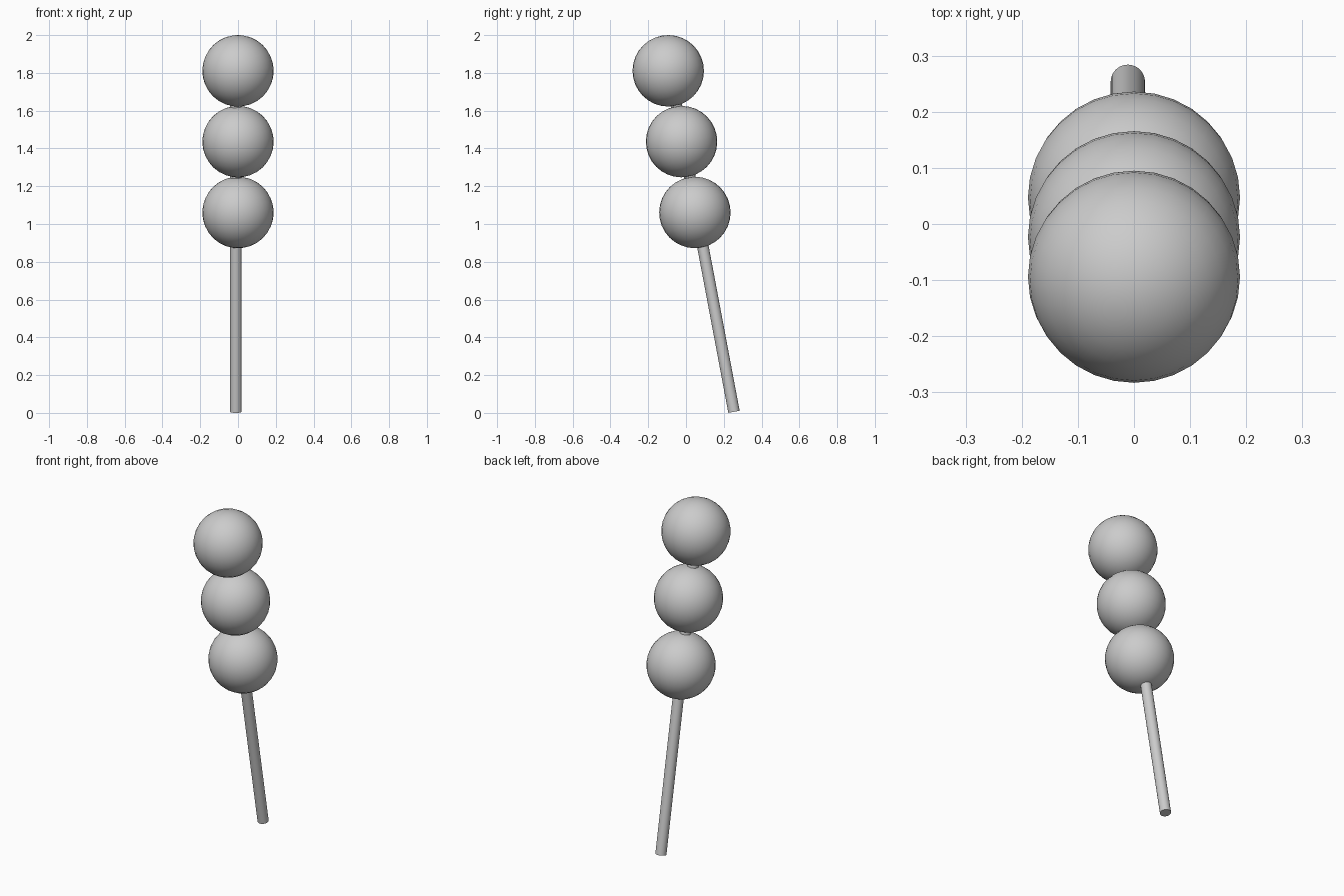
import bpy
from mathutils import Vector

if "Cube" in bpy.data.objects:
    bpy.data.objects.remove(bpy.data.objects["Cube"])

LEAN = Vector((0, -0.0705, 0.375)).normalized()
ROT = LEAN.to_track_quat('Z', 'Y').to_euler()

# Three dumplings threaded along the leaning axis
for i, name in enumerate(("bottom_dumpling", "middle_dumpling", "top_dumpling")):
    bpy.ops.mesh.primitive_uv_sphere_add(
        segments=32, ring_count=16, radius=0.189,
        location=(0, 0.047 - 0.0705 * i, 1.061 + 0.375 * i), rotation=ROT)
    bpy.context.object.name = name
    bpy.ops.object.shade_smooth()

# Slightly off-centre skewer, ending inside the top dumpling
base = Vector((-0.011, 0.254, 0.0056))
length = 1.84
bpy.ops.mesh.primitive_cylinder_add(
    vertices=32, radius=0.0305, depth=length,
    location=base + LEAN * length / 2, rotation=ROT)
bpy.context.object.name = "skewer"
bpy.ops.object.shade_smooth_by_angle()
